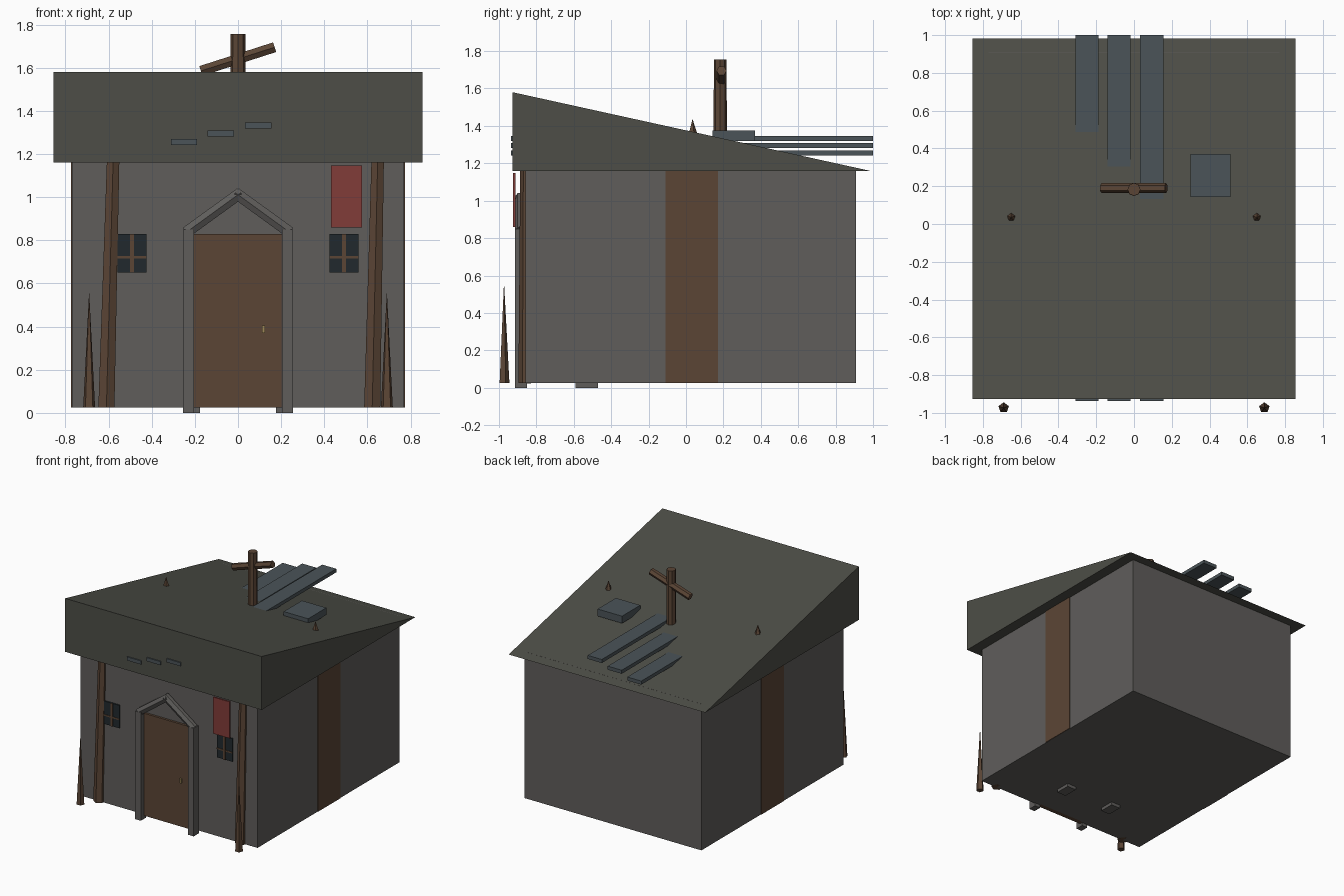
import bpy, bmesh, math
from mathutils import Vector

if "Cube" in bpy.data.objects:
    bpy.data.objects.remove(bpy.data.objects["Cube"])


def mat(name, r, g, b):
    m = bpy.data.materials.new(name)
    m.diffuse_color = (r, g, b, 1)
    m.use_nodes = True
    m.node_tree.nodes["Principled BSDF"].inputs["Base Color"].default_value = m.diffuse_color
    return m


STONE = mat("stone", .115, .110, .105)
WOOD = mat("wood", .105, .060, .036)
ROOF = mat("roof", .075, .076, .063)
SLATE = mat("slate", .070, .088, .098)
GLASS = mat("glass", .015, .022, .026)
RED = mat("red_cloth", .22, .045, .040)
BRASS = mat("brass", .35, .25, .10)


def make(name, bm, m):
    bmesh.ops.recalc_face_normals(bm, faces=bm.faces)
    me = bpy.data.meshes.new(name)
    bm.to_mesh(me)
    bm.free()
    me.materials.append(m)
    o = bpy.data.objects.new(name, me)
    bpy.context.collection.objects.link(o)
    return o


def box(name, x, y, z, m):
    """Box from (min, max) ranges."""
    bm = bmesh.new()
    bmesh.ops.create_cube(bm, size=1)
    for v in bm.verts:
        v.co = [(r[0] + r[1]) / 2 + c * (r[1] - r[0]) for c, r in zip(v.co, (x, y, z))]
    return make(name, bm, m)


def rod(name, a, b, r1, r2, sides, m):
    """Faceted rod or spike from point a to point b."""
    a, b = Vector(a), Vector(b)
    bm = bmesh.new()
    bmesh.ops.create_cone(bm, cap_ends=True, segments=sides, radius1=r1,
                          radius2=r2, depth=(b - a).length)
    o = make(name, bm, m)
    o.location = (a + b) / 2
    o.rotation_mode = 'QUATERNION'
    o.rotation_quaternion = Vector((0, 0, 1)).rotation_difference(b - a)
    return o


# walls
box("walls", (-.77, .77), (-.857, .908), (.025, 1.177), STONE)

# wedge roof: side profile extruded along x
bm = bmesh.new()
f = bm.faces.new([bm.verts.new((-.855, y, z)) for y, z in
                  ((-.927, 1.16), (.983, 1.16), (-.927, 1.58))])
ext = bmesh.ops.extrude_face_region(bm, geom=[f])
bmesh.ops.translate(bm, vec=(1.71, 0, 0),
                    verts=[g for g in ext["geom"] if isinstance(g, bmesh.types.BMVert)])
make("roof", bm, ROOF)

# door and handle
box("door", (-.205, .205), (-.875, -.84), (.025, .83), WOOD)
box("door_handle", (.112, .124), (-.887, -.87), (.37, .405), BRASS)

for s, side in ((-1, "left"), (1, "right")):
    def span(a, b):
        return tuple(sorted((s * a, s * b)))

    # door surround
    box(f"door_post_{side}", span(.205, .255), (-.915, -.85), (0, .85), STONE)
    rod(f"door_gable_{side}", (s * .24, -.885, .837), (-s * .012, -.885, 1.02),
        .03, .03, 6, STONE)
    box(f"floor_footing_{side}", span(.175, .255), (-.59, -.47), (0, .1), STONE)
    # side timber panel
    box(f"side_panel_{side}", span(.75, .775), (-.11, .17), (.026, 1.16), WOOD)
    # window with glazing bars
    box(f"window_{side}", span(.425, .558), (-.868, -.84), (.65, .83), GLASS)
    box(f"window_upright_{side}", span(.482, .50), (-.873, -.86), (.65, .83), WOOD)
    box(f"window_crossbar_{side}", span(.425, .558), (-.872, -.86), (.716, .727), WOOD)
    # spikes at the front and on the roof
    rod(f"ground_spike_{side}", (s * .69, -.973, .025), (s * .69, -.973, .565),
        .029, 0, 5, WOOD)
    rod(f"roof_spike_{side}", (s * .65, .035, 1.33), (s * .65, .035, 1.437),
        .034, 0, 5, WOOD)

# leaning front poles
for name, x0, x1 in (("left", -.61, -.578), ("right", .622, .648)):
    rod(f"front_pole_{name}", (x0, -.853, .025), (x1, -.853, 1.2), .043, .033, 6, WOOD)

# hanging banner
box("banner", (.43, .575), (-.925, -.912), (.86, 1.147), RED)

# planks piercing the roof
for i, (x, z) in enumerate(((-.25, 1.255), (-.08, 1.295), (.094, 1.333))):
    box(f"roof_plank_{i + 1}", (x - .061, x + .061), (-.936, 1.0),
        (z - .014, z + .014), SLATE)
box("roof_slab", (.298, .51), (.143, .37), (1.32, 1.376), SLATE)

# post and tilted crossbar on the roof
rod("roof_post", (0, .183, 1.25), (0, .183, 1.755), .036, .034, 8, WOOD)
rod("roof_crossbar", (-.172, .19, 1.585), (.17, .19, 1.695), .027, .027, 6, WOOD)
